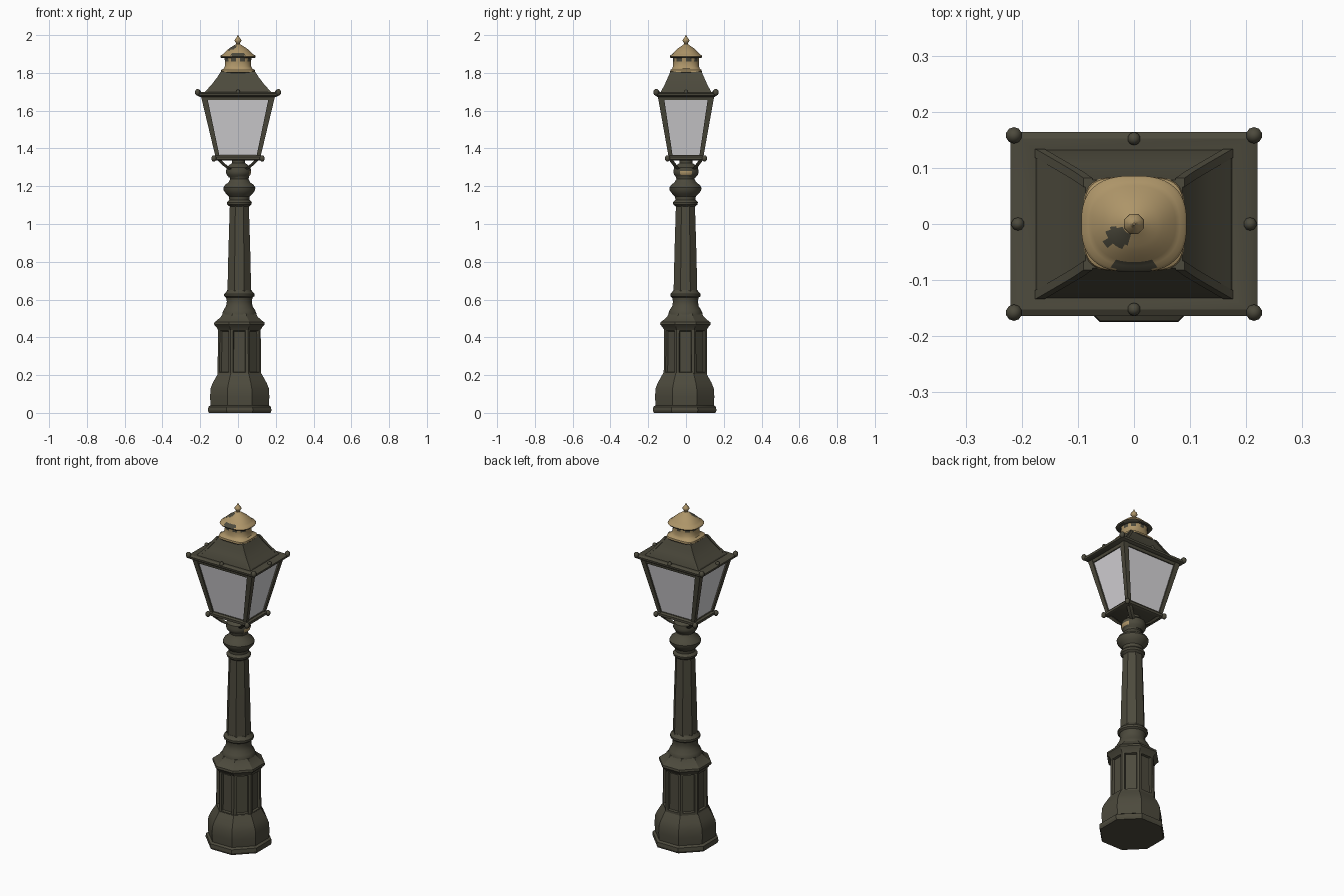
import bpy, bmesh, math
from mathutils import Vector

if "Cube" in bpy.data.objects:
    bpy.data.objects.remove(bpy.data.objects["Cube"])


def material(name, rgb):
    m = bpy.data.materials.new(name)
    m.use_nodes = True
    m.diffuse_color = (*rgb, 1)
    bsdf = m.node_tree.nodes["Principled BSDF"]
    bsdf.inputs["Base Color"].default_value = (*rgb, 1)
    bsdf.inputs["Roughness"].default_value = 0.7
    return m


IRON = material("dark_olive_iron", (0.073, 0.068, 0.046))
GOLD = material("aged_gold", (0.42, 0.30, 0.14))
GLASS = material("frosted_glass", (0.68, 0.67, 0.69))


# Cross-sections
def ngon(r, z, n=8, c=(0, 0)):
    """Regular polygon with flats facing the axes, r is the flat distance."""
    k = r / math.cos(math.pi / n)
    return [Vector((c[0] + k * math.cos((i + .5) * math.tau / n),
                    c[1] + k * math.sin((i + .5) * math.tau / n), z)) for i in range(n)]


def rect(hx, hy, z, c=(0, 0)):
    return [Vector((c[0] + sx * hx, c[1] + sy * hy, z))
            for sx, sy in ((1, 1), (-1, 1), (-1, -1), (1, -1))]


def soft_square(hx, hy, z, power, n=48):
    def f(t):
        return math.copysign(abs(t) ** (2 / power), t)
    return [Vector((hx * f(math.cos(i * math.tau / n)),
                    hy * f(math.sin(i * math.tau / n)), z)) for i in range(n)]


def finish(name, bm, mats, angle=35, rule=None):
    bmesh.ops.recalc_face_normals(bm, faces=bm.faces)
    if rule:
        for f in bm.faces:
            f.material_index = rule(f.calc_center_median(), f.normal)
    me = bpy.data.meshes.new(name)
    bm.to_mesh(me)
    bm.free()
    ob = bpy.data.objects.new(name, me)
    bpy.context.collection.objects.link(ob)
    for m in mats:
        me.materials.append(m)
    bpy.ops.object.select_all(action='DESELECT')
    ob.select_set(True)
    bpy.context.view_layer.objects.active = ob
    bpy.ops.object.shade_smooth_by_angle(angle=math.radians(angle))
    return ob


def add_loft(bm, rings):
    rows = [[bm.verts.new(p) for p in r] for r in rings]
    n = len(rows[0])
    bm.faces.new(rows[0][::-1])
    for a, b in zip(rows, rows[1:]):
        for i in range(n):
            j = (i + 1) % n
            bm.faces.new((a[i], a[j], b[j], b[i]))
    bm.faces.new(rows[-1])


def loft(name, rings, mats=(IRON,), angle=35, rule=None):
    bm = bmesh.new()
    add_loft(bm, rings)
    return finish(name, bm, mats, angle, rule)


def turned(name, profile, n=32, c=(0, 0), **kw):
    return loft(name, [ngon(r, z, n, c) for r, z in profile], **kw)


def add_ball(bm, pos, r, stretch=1):
    new = bmesh.ops.create_uvsphere(bm, u_segments=10, v_segments=7, radius=r)["verts"]
    for v in new:
        v.co = Vector((v.co.x, v.co.y, v.co.z * stretch)) + Vector(pos)


# Octagonal foot and pedestal
POLE = (0.007, -0.003)
turned("foot", [(.163, 0), (.168, .012), (.166, .032), (.154, .04), (.157, .085), (.154, .13),
                (.142, .16), (.128, .185), (.114, .21)], 8, (.009, -.007), angle=25)

bm = bmesh.new()
add_loft(bm, [ngon(r, z, 8, POLE) for r, z in ((.115, .2), (.113, .45))])
panels = [f for f in bm.faces if len(f.verts) == 4]
bmesh.ops.recalc_face_normals(bm, faces=bm.faces)
bmesh.ops.inset_individual(bm, faces=panels, thickness=.02, depth=0)
bmesh.ops.inset_individual(bm, faces=panels, thickness=.005, depth=-.012)
finish("pedestal_panels", bm, (IRON,), 20)

turned("pedestal_cornice", [(.113, .44), (.122, .455), (.134, .468), (.132, .48), (.118, .49),
                            (.098, .508), (.088, .525)], 8, POLE, angle=25)

# Column with its mouldings
turned("column_base", [(.09, .51), (.09, .528), (.083, .545), (.07, .565), (.066, .59), (.07, .61),
                       (.08, .618), (.08, .63), (.07, .64), (.064, .65)], 16, POLE)
turned("column_shaft", [(.063, .63), (.058, .85), (.05, 1.11)], 8, POLE, angle=25)
turned("column_capital", [(.048, 1.09), (.064, 1.103), (.066, 1.115), (.053, 1.128), (.055, 1.145),
                          (.07, 1.16), (.083, 1.178), (.085, 1.192), (.076, 1.207), (.058, 1.22),
                          (.048, 1.238), (.052, 1.252)], 32, POLE)


def worn_patch(p, nrm):
    return int(1.262 < p.z < 1.285 and nrm.x > .85)


turned("lantern_socket", [(.05, 1.245), (.062, 1.26), (.066, 1.27), (.066, 1.28), (.063, 1.3),
                          (.05, 1.312), (.035, 1.322), (.035, 1.345)], 32, (.003, 0),
       mats=(IRON, GOLD), rule=worn_patch)

# Curved brackets carrying the lantern
bm = bmesh.new()
for sx in (1, -1):
    for sy in (1, -1):
        path = [(.035, .035, 1.288), (.058, .05, 1.3), (.078, .064, 1.318), (.105, .084, 1.345)]
        add_loft(bm, [rect(.011, .011, z, (sx * x, sy * y)) for x, y, z in path])
finish("lantern_brackets", bm, (IRON,))

# Lantern floor and corner knobs beneath it
FLOOR_X, FLOOR_Y = .128, .098
loft("lantern_floor", [rect(.112, .085, 1.335), rect(FLOOR_X, FLOOR_Y, 1.342),
                       rect(FLOOR_X, FLOOR_Y, 1.356), rect(.115, .09, 1.366)])
bm = bmesh.new()
for sx in (1, -1):
    for sy in (1, -1):
        add_ball(bm, (sx * FLOOR_X, sy * FLOOR_Y, 1.347), .014, 1.2)
finish("floor_knobs", bm, (IRON,), 60)

# Tapered glass and its frame
BOT, TOP = (.119, .092, 1.355), (.197, .15, 1.68)


def body(t, grow=0):
    """Half sizes and height of the lantern body at fraction t."""
    x, y, z = (a + (b - a) * t for a, b in zip(BOT, TOP))
    return x + grow, y + grow, z


loft("glass_panes", [rect(*body(0, -.009)), rect(*body(1, -.009))], (GLASS,))

bm = bmesh.new()
for sx in (1, -1):
    for sy in (1, -1):
        rings = []
        for t, w in ((0, .011), (1, .016)):
            x, y, z = body(t)
            rings.append(rect(w, w, z, (sx * (x - w), sy * (y - w))))
        add_loft(bm, rings)
for t0, t1 in ((0, .035), (.925, 1)):
    add_loft(bm, [rect(*body(t0, -.003)), rect(*body(t1, -.003))])
finish("lantern_frame", bm, (IRON,))

# Roof: flat eave, sloped hips and upper lip
loft("eave", [rect(.2, .15, 1.672), rect(.218, .162, 1.68), rect(.22, .164, 1.692),
              rect(.205, .152, 1.699), rect(.178, .134, 1.695)])
loft("roof", [rect(.178, .134, 1.685), rect(.172, .13, 1.702), rect(.133, .107, 1.74),
              rect(.104, .09, 1.778), rect(.086, .078, 1.808)], angle=25)
bm = bmesh.new()
for sx in (1, -1):
    for sy in (1, -1):
        path = [(.168, .126, 1.698), (.13, .104, 1.74), (.101, .087, 1.778), (.082, .074, 1.808)]
        add_loft(bm, [rect(.008, .008, z, (sx * x, sy * y)) for x, y, z in path])
finish("roof_hips", bm, (IRON,))

bm = bmesh.new()
for sx in (-1, 0, 1):
    for sy in (-1, 0, 1):
        if sx or sy:
            corner = sx and sy
            add_ball(bm, (sx * (.214 if corner else .207), sy * (.158 if corner else .152), 1.697),
                     .015 if corner else .012, 1.2)
finish("eave_knobs", bm, (IRON,), 60)


# Gilded chimney and domed cap, with worn spots
def chimney_colour(p, nrm):
    return int(p.z > 1.81 and not (p.z > 1.862 and math.sin(9 * math.atan2(p.y, p.x)) > -.2))


loft("chimney", [soft_square(x, y, z, p) for x, y, z, p in (
    (.084, .078, 1.795, 5), (.09, .084, 1.805, 4.5), (.089, .083, 1.815, 4),
    (.075, .073, 1.823, 3), (.07, .069, 1.835, 2.4), (.069, .068, 1.86, 2.2),
    (.073, .071, 1.885, 2.2))], (IRON, GOLD), rule=chimney_colour)


def cap_colour(p, nrm):
    spot = ((p.x + .03) / .022) ** 2 + ((p.y + .023) / .018) ** 2 < 1
    rim = abs(p.x) < .035 and p.y < -.066
    return int(nrm.z > -.3 and not spot and not rim)


loft("domed_cap", [soft_square(.094 * s, .086 * s, z, p) for s, z, p in (
    (.75, 1.878, 2.3), (.96, 1.88, 2.5), (1, 1.886, 2.6), (.96, 1.893, 2.5), (.87, 1.897, 2.4),
    (.79, 1.905, 2.3), (.68, 1.915, 2.2), (.56, 1.925, 2.1), (.46, 1.932, 2), (.34, 1.939, 2),
    (.22, 1.946, 2), (.12, 1.952, 2))], (IRON, GOLD), 50, cap_colour)

turned("finial", [(.013, 1.945), (.009, 1.955), (.013, 1.962), (.018, 1.97), (.016, 1.978),
                  (.008, 1.986), (.005, 1.993), (.002, 2)], 8, mats=(GOLD,), angle=50)
